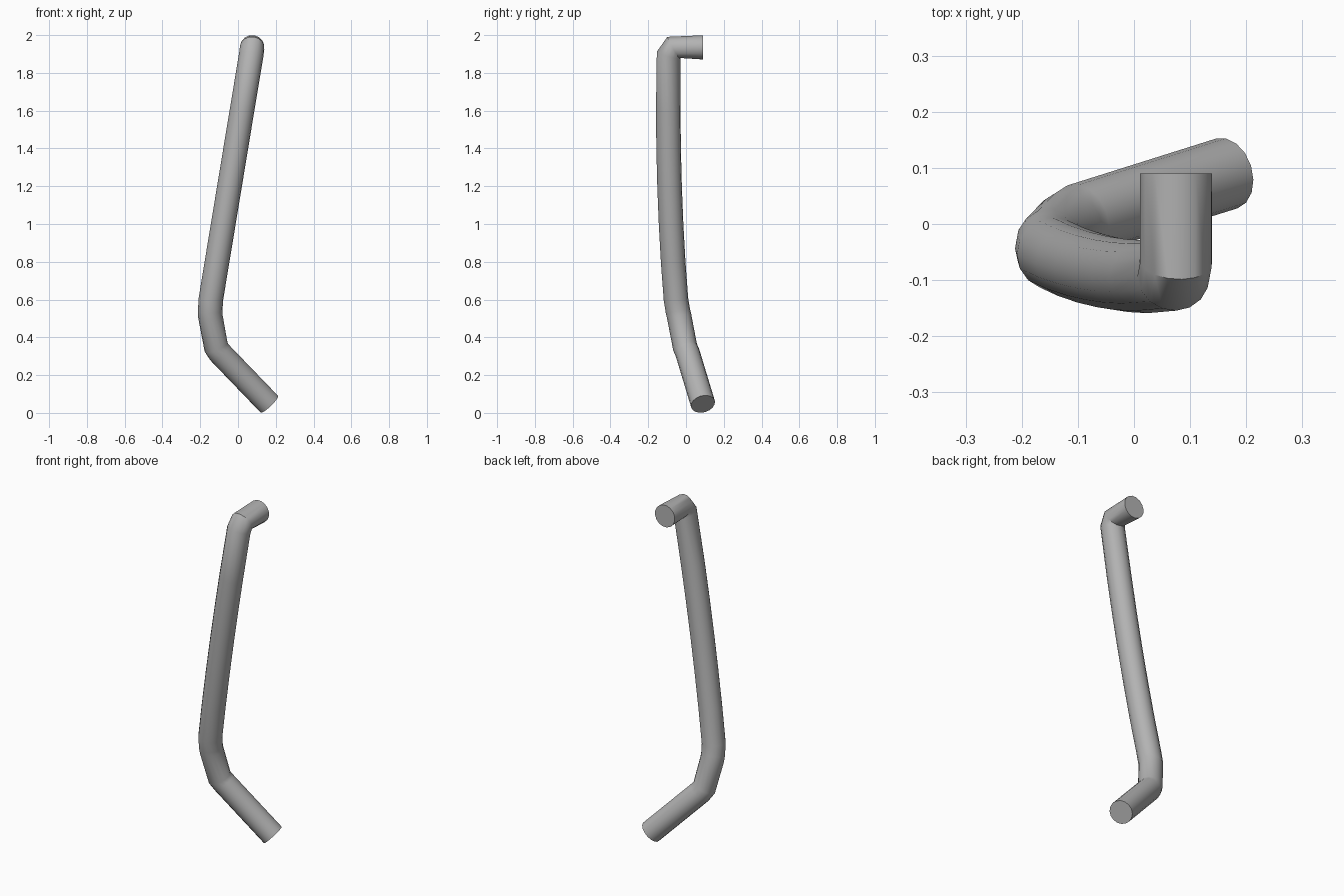
import bpy
from mathutils import Vector

RADIUS = 0.065

cube = bpy.data.objects.get("Cube")
if cube:
    bpy.data.objects.remove(cube, do_unlink=True)

# Plain grey metal
grey = bpy.data.materials.new("grey metal")
grey.use_nodes = True
colour = (0.45, 0.45, 0.45, 1)
grey.diffuse_color = colour
grey.node_tree.nodes["Principled BSDF"].inputs["Base Color"].default_value = colour

# Centre line: angled foot, lower bend, long bowed shaft, top elbow, short end
path = [Vector(p) for p in (
    (0.165, 0.09, 0.047),
    (-0.096, 0.008, 0.318),
    (-0.116, -0.005, 0.348),
    (-0.146, -0.036, 0.51),
    (-0.147, -0.043, 0.54),
    (-0.144, -0.053, 0.6),
    (-0.111, -0.068, 0.8),
    (-0.078, -0.079, 1.0),
    (-0.045, -0.087, 1.2),
    (-0.012, -0.092, 1.4),
    (0.021, -0.094, 1.6),
    (0.07, -0.092, 1.895),
    (0.075, -0.067, 1.935),
    (0.075, 0.09, 1.935),
)]

# Round bar swept along the centre line, with closed ends
curve = bpy.data.curves.new("bent_bar", "CURVE")
curve.dimensions = "3D"
curve.bevel_depth = RADIUS
curve.bevel_resolution = 6
curve.use_fill_caps = True
spline = curve.splines.new("POLY")
spline.points.add(len(path) - 1)
for point, position in zip(spline.points, path):
    point.co = (*position, 1)
bar = bpy.data.objects.new("bent_bar", curve)
bpy.context.collection.objects.link(bar)
curve.materials.append(grey)

# Smooth sides, crisp end caps
bpy.ops.object.select_all(action="DESELECT")
bar.select_set(True)
bpy.context.view_layer.objects.active = bar
bpy.ops.object.convert(target="MESH")
bar = bpy.context.object
bar.name = "bent_bar"

# Weld the cap rims so the bar is one closed surface
bpy.ops.object.mode_set(mode="EDIT")
bpy.ops.mesh.select_all(action="SELECT")
bpy.ops.mesh.remove_doubles(threshold=0.0005)
bpy.ops.mesh.normals_make_consistent(inside=False)
bpy.ops.object.mode_set(mode="OBJECT")
bpy.ops.object.shade_smooth_by_angle(angle=0.6)
